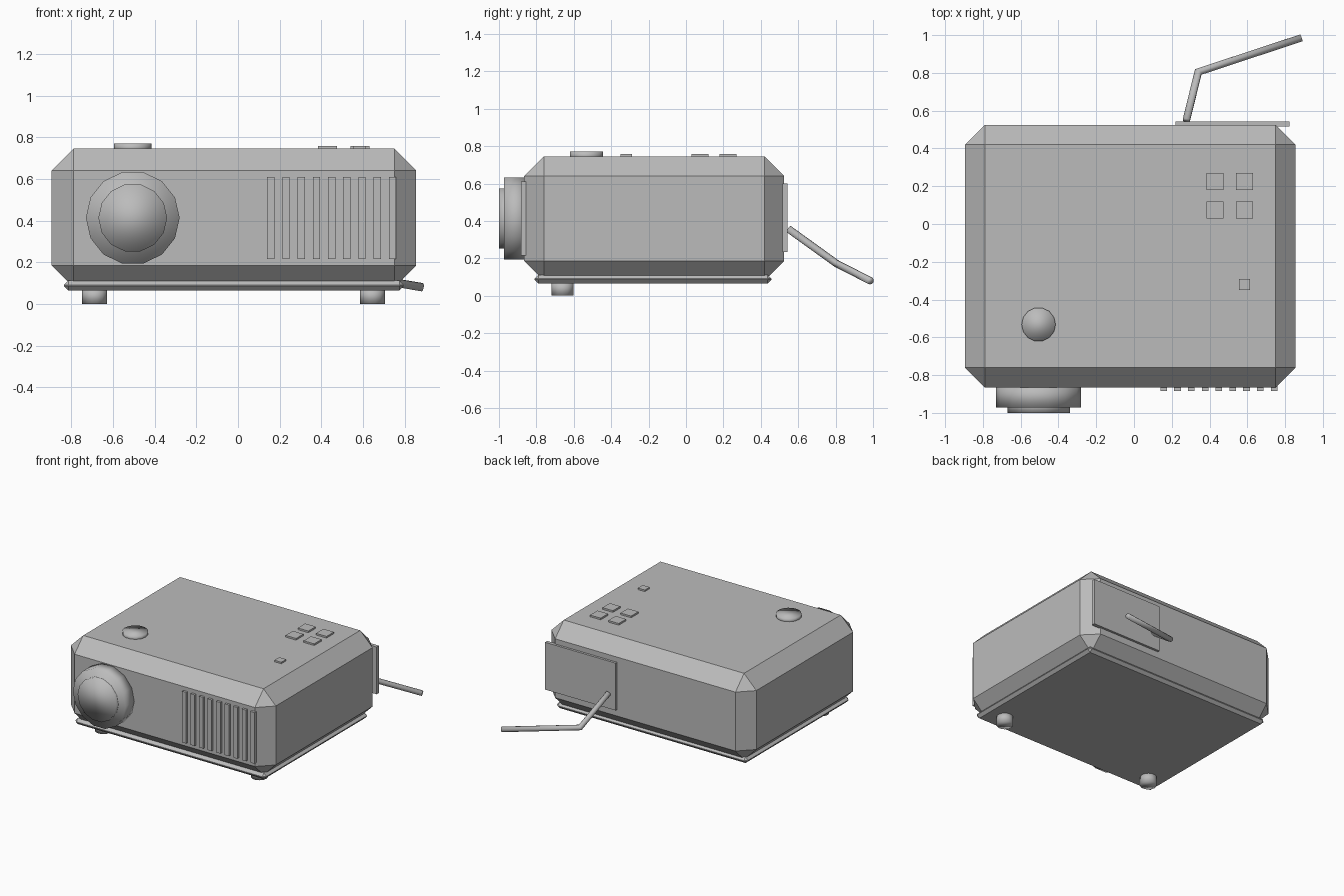
import bpy, bmesh, math
from mathutils import Matrix, Vector

if "Cube" in bpy.data.objects:
    bpy.data.objects.remove(bpy.data.objects["Cube"])

grey = bpy.data.materials.new("plain grey")
grey.diffuse_color = (0.5, 0.5, 0.5, 1)
grey.use_nodes = True
grey.node_tree.nodes["Principled BSDF"].inputs["Base Color"].default_value = grey.diffuse_color


def finish(bm, name, smooth=False):
    mesh = bpy.data.meshes.new(name)
    for f in bm.faces:
        f.smooth = smooth
    bm.to_mesh(mesh)
    bm.free()
    mesh.materials.append(grey)
    ob = bpy.data.objects.new(name, mesh)
    bpy.context.collection.objects.link(ob)
    return ob


def box(name, lo, hi, chamfer=0):
    lo, hi = Vector(lo), Vector(hi)
    bm = bmesh.new()
    bmesh.ops.create_cube(bm, size=1, matrix=Matrix.Translation((lo + hi) / 2)
                          @ Matrix.Diagonal((*(hi - lo), 1)))
    if chamfer:
        bmesh.ops.bevel(bm, geom=bm.edges[:], offset=chamfer, segments=1,
                        profile=0.5, affect='EDGES')
    return finish(bm, name)


def disc(name, centre, radius, depth, sides=14, forward=False):
    bm = bmesh.new()
    turn = Matrix.Rotation(math.pi / 2, 4, 'X') if forward else Matrix()
    spin = Matrix.Rotation(math.pi / 2, 4, 'Z')
    bmesh.ops.create_cone(bm, cap_ends=True, segments=sides, radius1=radius,
                          radius2=radius, depth=depth,
                          matrix=Matrix.Translation(centre) @ turn @ spin)
    return finish(bm, name, True)


# Chamfered housing and the thin base tray below it
box("housing", (-0.895, -0.865, 0.08), (0.855, 0.525, 0.745), 0.105)
box("base_tray", (-0.835, -0.81, 0.065), (0.795, 0.457, 0.112), 0.021)

# Front lens barrel and lens
disc("lens_barrel", (-0.505, -0.91, 0.413), 0.225, 0.125, forward=True)
disc("lens", (-0.505, -0.965, 0.413), 0.165, 0.07, forward=True)

# Front vent slats
for i in range(9):
    x = 0.14 + i * 0.073
    box(f"vent_slat_{i + 1}", (x, -0.883, 0.215), (x + 0.035, -0.855, 0.61))

# Top knob and buttons
disc("top_knob", (-0.505, -0.532, 0.75), 0.09, 0.04)
for x in (0.385, 0.54):
    for y in (0.03, 0.18):
        box("button", (x, y, 0.735), (x + 0.09, y + 0.09, 0.758))
box("small_button", (0.555, -0.35, 0.735), (0.615, -0.29, 0.757))

# Front feet
for x in (-0.688, 0.645):
    disc("foot", (x, -0.66, 0.038), 0.06, 0.076)

# Rear connector plate
box("rear_plate", (0.22, 0.515, 0.235), (0.824, 0.543, 0.6))

# Bent power cable: rings swept along a three-point path
path = [Vector(p) for p in ((0.277, 0.548, 0.357), (0.34, 0.805, 0.172),
                            (0.885, 0.985, 0.08))]
bm = bmesh.new()
rings, n, r = [], 10, 0.02
first = (path[1] - path[0]).normalized()
last = (path[2] - path[1]).normalized()
side = first.cross(last).normalized()
for p, plane in zip(path, (first, (first + last).normalized(), last)):
    across = side.cross(plane)
    stretch = 1 / plane.dot(first if plane is not last else last)
    rings.append([bm.verts.new(p + r * (math.cos(a) * side + math.sin(a) * stretch * across))
                  for a in (2 * math.pi * k / n for k in range(n))])
for a, b in zip(rings, rings[1:]):
    for k in range(n):
        j = (k + 1) % n
        bm.faces.new((a[k], a[j], b[j], b[k]))
bm.faces.new(rings[0][::-1])
bm.faces.new(rings[-1])
bmesh.ops.recalc_face_normals(bm, faces=bm.faces[:])
finish(bm, "power_cable", True)
